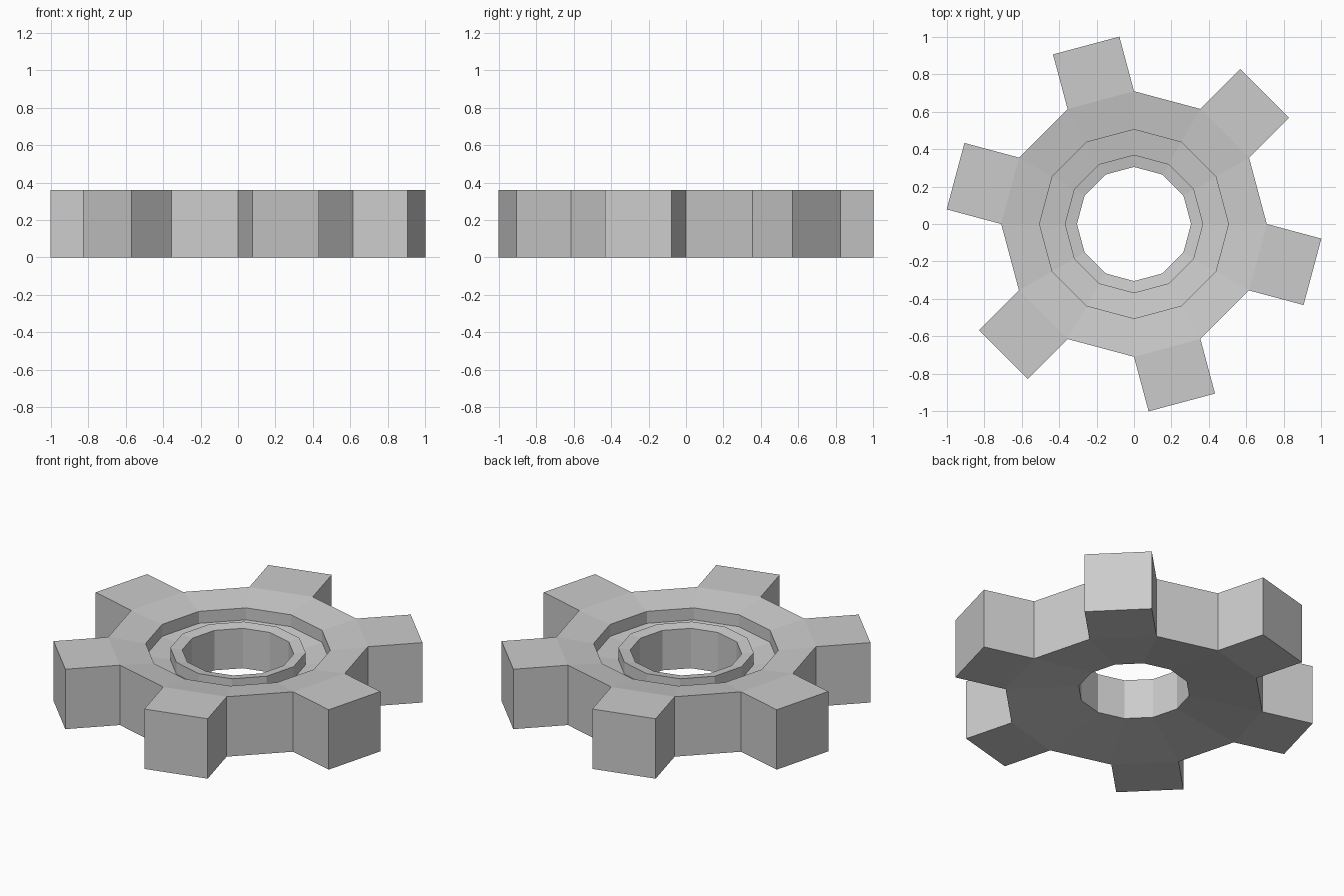
import bpy, bmesh
from math import radians, atan2, degrees
from mathutils import Vector

if "Cube" in bpy.data.objects:
    bpy.data.objects.remove(bpy.data.objects["Cube"])

SIDES = 12
TOOTH_LENGTH = 0.302

# Cross-section (radius, z): dished faces top and bottom, groove in the top
profile = [(0.71, 0.0), (0.71, 0.36), (0.505, 0.33), (0.505, 0.258),
           (0.37, 0.238), (0.37, 0.31), (0.305, 0.30), (0.305, 0.06)]

bm = bmesh.new()

# Ring body: sweep the closed profile round z in 12 flat segments
verts = [bm.verts.new((r, 0, z)) for r, z in profile]
edges = [bm.edges.new((verts[i], verts[(i + 1) % len(verts)])) for i in range(len(verts))]
bmesh.ops.spin(bm, geom=verts + edges, cent=(0, 0, 0), axis=(0, 0, 1),
               angle=radians(360), steps=SIDES)
bmesh.ops.remove_doubles(bm, verts=bm.verts, dist=1e-4)
bmesh.ops.recalc_face_normals(bm, faces=bm.faces)

# Teeth: push out every other outer face (centres at 45 + 60n degrees)
outer = [f for f in bm.faces
         if abs(f.normal.z) < 0.01 and f.calc_center_median().xy.length > 0.65]
for f in outer:
    c = f.calc_center_median()
    if round((degrees(atan2(c.y, c.x)) - 45) / 30) % 2 == 0:
        push = Vector((c.x, c.y, 0)).normalized() * TOOTH_LENGTH
        new = bmesh.ops.extrude_discrete_faces(bm, faces=[f])["faces"][0]
        bmesh.ops.translate(bm, verts=new.verts, vec=push)

bmesh.ops.recalc_face_normals(bm, faces=bm.faces)
mesh = bpy.data.meshes.new("gear_wheel")
bm.to_mesh(mesh)
bm.free()
gear = bpy.data.objects.new("gear_wheel", mesh)
bpy.context.collection.objects.link(gear)

# Close the tooth side walls onto the ring
bm = bmesh.new()
bm.from_mesh(mesh)
bmesh.ops.remove_doubles(bm, verts=bm.verts, dist=1e-4)
tips = [f for f in bm.faces if f.calc_center_median().xy.length > 0.95]
for tip in tips:
    if all(e.is_boundary for e in tip.edges):
        push = Vector((tip.normal.x, tip.normal.y, 0)).normalized()
        c = tip.calc_center_median()
        if push.dot(c) < 0:
            push.negate()
        for e in list(tip.edges):
            a, b = e.verts
            inner = [min(bm.verts, key=lambda v: (v.co - (p.co - push * TOOTH_LENGTH)).length)
                     for p in (a, b)]
            bm.faces.new((a, b, inner[1], inner[0]))
bmesh.ops.recalc_face_normals(bm, faces=bm.faces)
bm.to_mesh(mesh)
bm.free()
